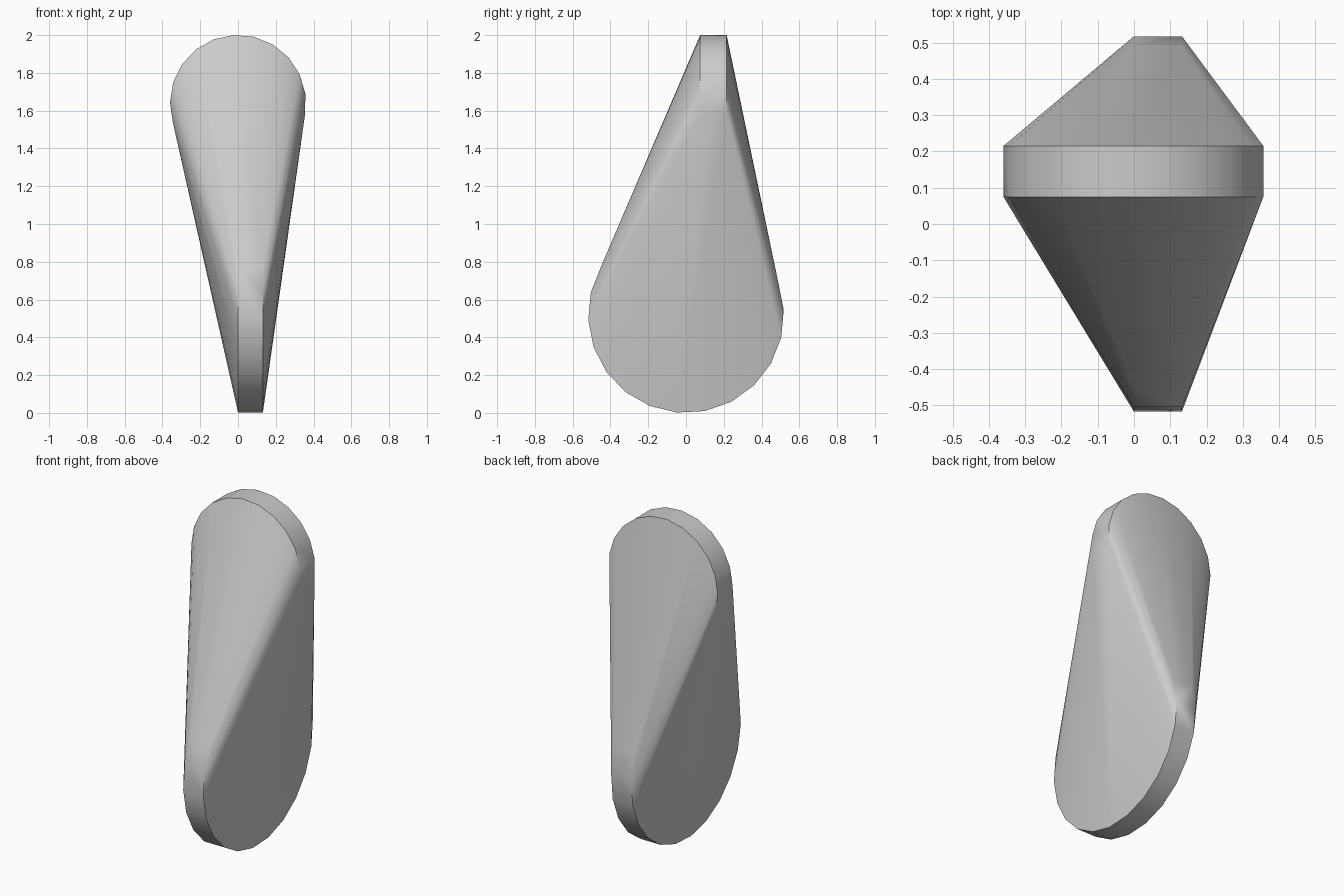
import bpy, bmesh
from math import sin, cos, radians, tau

cube = bpy.data.objects.get("Cube")
if cube:
    bpy.data.objects.remove(cube)

# Plain grey finish
grey = bpy.data.materials.new("light_grey")
grey.use_nodes = True
colour = (0.6, 0.6, 0.6, 1)
grey.diffuse_color = colour
grey.node_tree.nodes["Principled BSDF"].inputs["Base Color"].default_value = colour


def ring(sides, radius, height, start):
    """Points of an upright circle as (sideways, z) pairs."""
    angles = [radians(start) + tau * i / sides for i in range(sides)]
    return [(radius * cos(a), height + radius * sin(a)) for a in angles]


bm = bmesh.new()

# Lower disc: faces sideways
for x in (0.0, 0.132):
    for y, z in ring(22, 0.518, 0.518, 2.9):
        bm.verts.new((x, y, z))

# Upper disc: faces front and back
for y in (0.075, 0.215):
    for x, z in ring(21, 0.36, 1.641, 179.5):
        bm.verts.new((x, y, z))

# Twisted skin stretched over both discs
hull = bmesh.ops.convex_hull(bm, input=bm.verts[:])
spare = {g for g in hull["geom_interior"] + hull["geom_unused"]
         if isinstance(g, bmesh.types.BMVert)}
bmesh.ops.delete(bm, geom=list(spare), context='VERTS')
bmesh.ops.recalc_face_normals(bm, faces=bm.faces[:])

mesh = bpy.data.meshes.new("twisted_wedge_body")
bm.to_mesh(mesh)
bm.free()
mesh.materials.append(grey)

body = bpy.data.objects.new("twisted_wedge_body", mesh)
bpy.context.collection.objects.link(body)
bpy.ops.object.select_all(action='DESELECT')
body.select_set(True)
bpy.context.view_layer.objects.active = body
bpy.ops.object.shade_smooth_by_angle(angle=radians(30))
